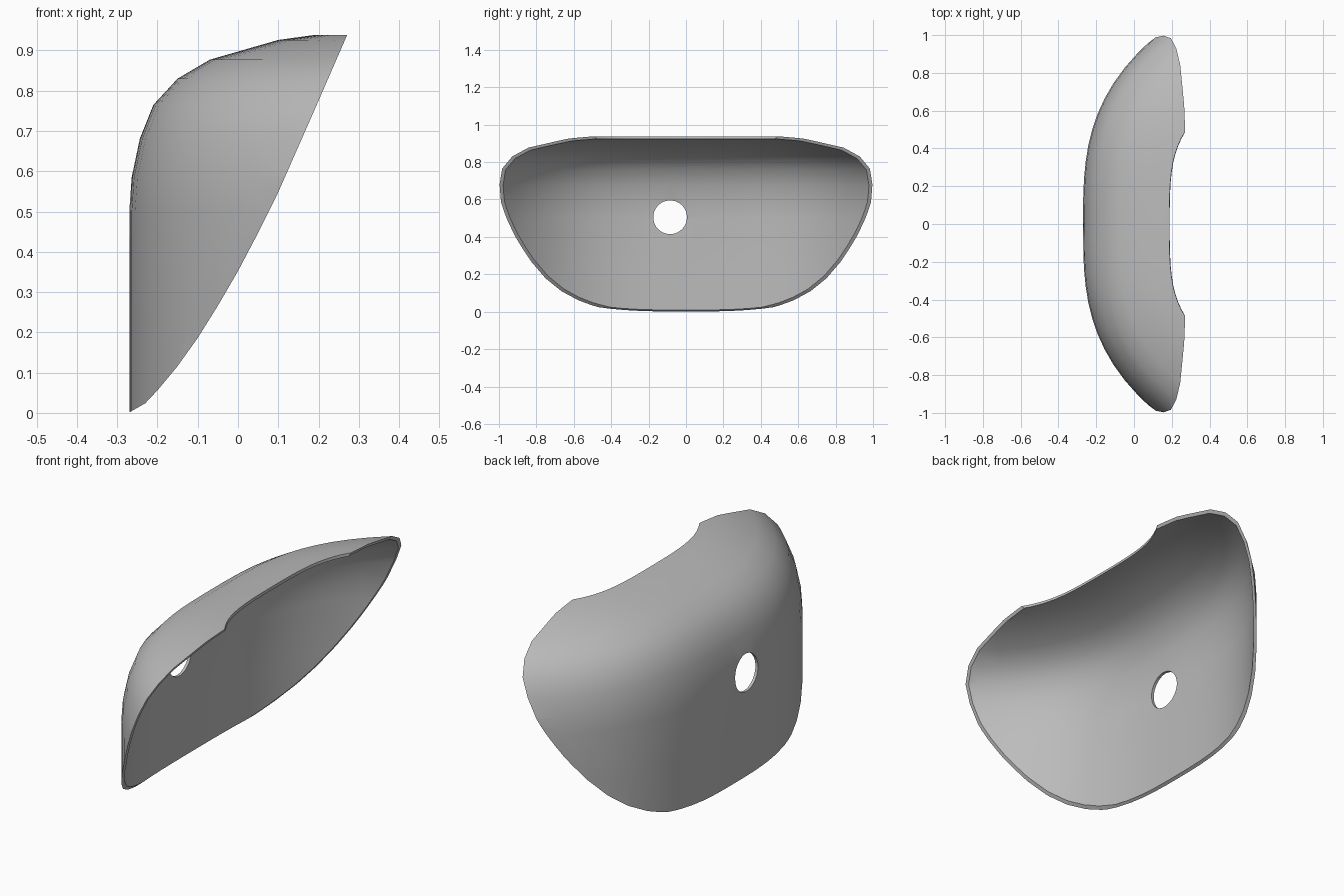
import bpy, bmesh
from math import pi, hypot
from mathutils import Matrix

if "Cube" in bpy.data.objects:
    bpy.data.objects.remove(bpy.data.objects["Cube"])


def add_object(name, bm):
    bmesh.ops.recalc_face_normals(bm, faces=bm.faces)
    mesh = bpy.data.meshes.new(name)
    bm.to_mesh(mesh)
    bm.free()
    obj = bpy.data.objects.new(name, mesh)
    bpy.context.collection.objects.link(obj)
    return obj


# Wall-to-roof profile: inward offset from the wall, height
profile = [(0, -0.05), (0, 0.25), (0, 0.5), (0.006, 0.585), (0.026, 0.68),
           (0.06, 0.765), (0.12, 0.83), (0.2, 0.877), (0.37, 0.926), (0.457, 0.938)]

# Curved shell: the profile swept along a cubic plan curve
HALF_STEPS, REACH = 14, 1.16
bm = bmesh.new()
rows = []
for i in range(-HALF_STEPS, HALF_STEPS + 1):
    y = REACH * i / HALF_STEPS
    x = -0.27 + 0.39 * abs(y) ** 3
    slope = 1.17 * y * abs(y)
    length = hypot(1, slope)
    rows.append([bm.verts.new((x + d / length, y - d * slope / length, z))
                 for d, z in profile])
for a, b in zip(rows, rows[1:]):
    for j in range(len(profile) - 1):
        bm.faces.new((a[j], a[j + 1], b[j + 1], b[j]))
shell = add_object("curved_shell", bm)
# Outward normals must face the convex side
if shell.data.polygons[0].normal.x > 0:
    shell.data.flip_normals()

# Prism that trims the shell to its slanted rim
rim = [(-0.5, 0), (-0.272, 0), (-0.23, 0.024), (-0.2, 0.056), (-0.15, 0.116),
       (-0.1, 0.186), (-0.05, 0.266), (0, 0.352), (0.05, 0.447), (0.1, 0.548),
       (0.2, 0.775), (0.27, 0.936), (0.3, 1.005), (0.3, 1.2), (-0.5, 1.2)]
bm = bmesh.new()
face = bm.faces.new([bm.verts.new((x, -1.5, z)) for x, z in rim])
side = bmesh.ops.extrude_face_region(bm, geom=[face])["geom"]
bmesh.ops.translate(bm, vec=(0, 3, 0),
                    verts=[v for v in side if isinstance(v, bmesh.types.BMVert)])
rim_cutter = add_object("rim_cutter", bm)

# Round hole through the wall
bm = bmesh.new()
bmesh.ops.create_cone(bm, cap_ends=True, segments=40, radius1=0.09, radius2=0.09, depth=0.3,
                      matrix=Matrix.Translation((-0.27, -0.085, 0.505)) @ Matrix.Rotation(pi / 2, 4, "Y"))
hole_cutter = add_object("hole_cutter", bm)

# Thickness, then both cuts
bpy.ops.object.select_all(action="DESELECT")
bpy.context.view_layer.objects.active = shell
shell.select_set(True)
solid = shell.modifiers.new("thickness", "SOLIDIFY")
solid.thickness, solid.offset, solid.use_even_offset = 0.014, -1, True
bpy.ops.object.modifier_apply(modifier="thickness")
for cutter, operation in ((rim_cutter, "INTERSECT"), (hole_cutter, "DIFFERENCE")):
    cut = shell.modifiers.new("cut", "BOOLEAN")
    cut.object, cut.operation, cut.solver = cutter, operation, "EXACT"
    bpy.ops.object.modifier_apply(modifier="cut")
    bpy.data.objects.remove(cutter)

# Single grey finish
grey = bpy.data.materials.new("grey")
grey.use_nodes = True
grey.diffuse_color = (0.5, 0.5, 0.5, 1)
grey.node_tree.nodes["Principled BSDF"].inputs["Base Color"].default_value = (0.5, 0.5, 0.5, 1)
shell.data.materials.clear()
shell.data.materials.append(grey)
bpy.ops.object.shade_smooth_by_angle(angle=pi / 6)
